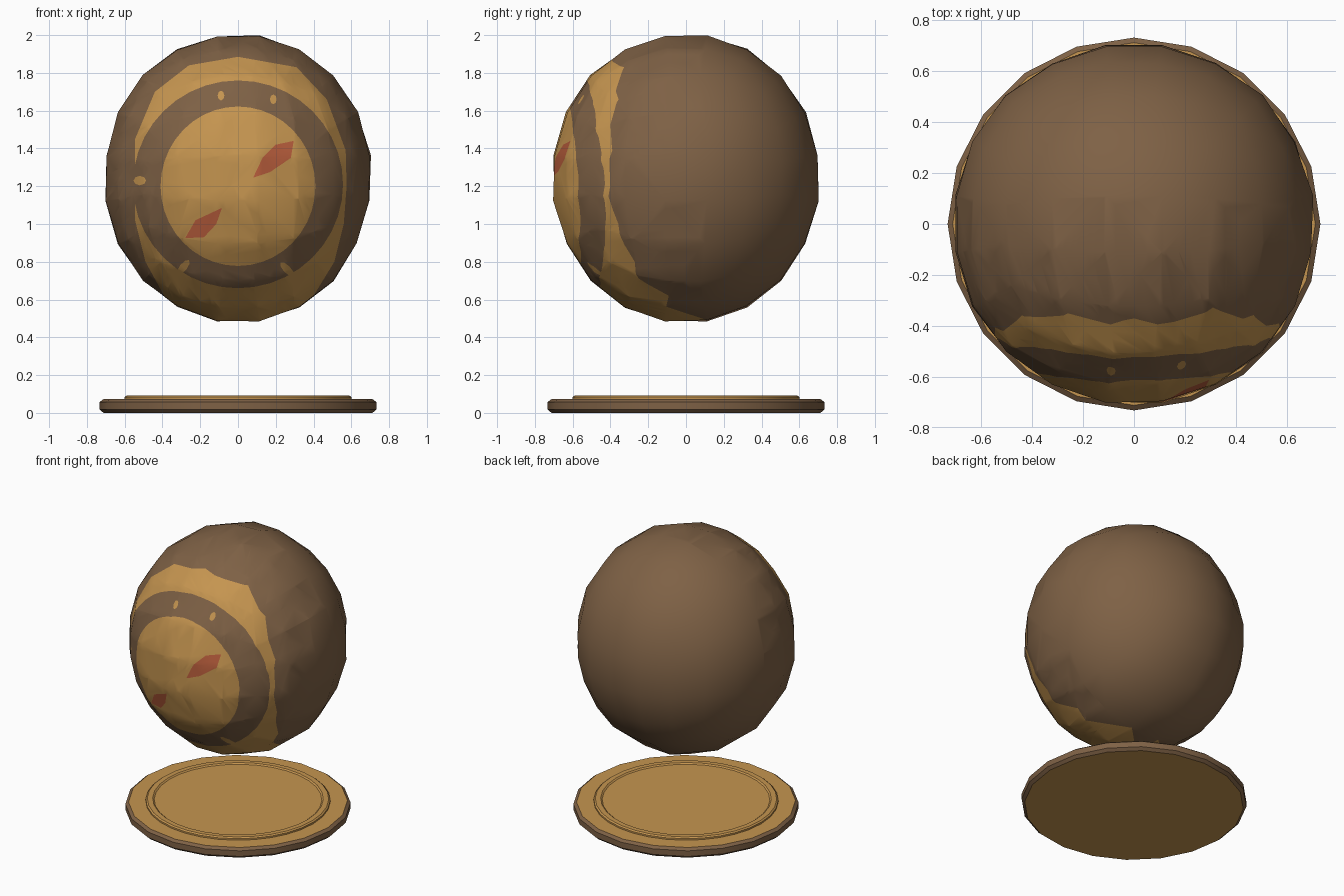
import bpy, bmesh, math, random
from mathutils import Vector

random.seed(4)
cube = bpy.data.objects.get("Cube")
if cube:
    bpy.data.objects.remove(cube, do_unlink=True)


def material(name, rgb):
    m = bpy.data.materials.new(name)
    m.use_nodes = True
    m.diffuse_color = (*rgb, 1)
    m.node_tree.nodes["Principled BSDF"].inputs["Base Color"].default_value = (*rgb, 1)
    return m


brown = material("bark_brown", (0.21, 0.12, 0.06))
tan = material("honey_tan", (0.56, 0.30, 0.08))
red = material("rust_red", (0.48, 0.11, 0.045))
BROWN, TAN, RED = range(3)


def add_object(name, bm, smooth=None):
    mesh = bpy.data.meshes.new(name)
    bm.to_mesh(mesh)
    bm.free()
    for m in (brown, tan, red):
        mesh.materials.append(m)
    obj = bpy.data.objects.new(name, mesh)
    bpy.context.collection.objects.link(obj)
    if smooth:
        bpy.ops.object.select_all(action="DESELECT")
        obj.select_set(True)
        bpy.context.view_layer.objects.active = obj
        bpy.ops.object.shade_smooth_by_angle(angle=math.radians(smooth))
    return obj


def ellipse(x, z, rx, rz, n=40, tilt=0):
    pts = []
    for i in range(n):
        a = math.tau * i / n
        u, v = rx * math.cos(a), rz * math.sin(a)
        pts.append((x + u * math.cos(tilt) - v * math.sin(tilt),
                    z + u * math.sin(tilt) + v * math.cos(tilt)))
    return pts


def paint(bm, outline, index):
    """Cut a convex counter-clockwise x-z outline into the front and colour it."""
    faces = [f for f in bm.faces if f.calc_center_median().y < 0]
    for (x0, z0), (x1, z1) in zip(outline, outline[1:] + outline[:1]):
        out = Vector((z1 - z0, 0, x0 - x1)).normalized()
        co = Vector((x0, 0, z0))
        geom = set(faces)
        for f in faces:
            geom.update(f.edges, f.verts)
        cut = bmesh.ops.bisect_plane(bm, geom=list(geom), dist=1e-5, plane_co=co, plane_no=out)
        faces = [f for f in cut["geom"] if isinstance(f, bmesh.types.BMFace)
                 and (f.calc_center_median() - co).dot(out) < 0]
    for f in faces:
        f.material_index = index


# Lumpy ball: a cube grid rounded into a slightly tall sphere
bm = bmesh.new()
bmesh.ops.create_cube(bm, size=2)
bmesh.ops.subdivide_edges(bm, edges=bm.edges[:], cuts=4, use_grid_fill=True)
for v in bm.verts:
    d = Vector([math.tan(c * math.pi / 4) for c in v.co]).normalized()
    d *= 1 + random.uniform(-0.008, 0.006)
    v.co = (d.x * 0.717, d.y * 0.717, 1.243 + d.z * 0.773)
bmesh.ops.triangulate(bm, faces=bm.faces[:])
for f in bm.faces:
    f.smooth = True

# Broad outer band, then the brown ring and the centre disc inside it
band = [(-0.545, 1.45), (-0.545, 1.02), (-0.49, 0.8), (-0.38, 0.6), (-0.2, 0.47),
        (0.2, 0.47), (0.4, 0.62), (0.51, 0.8), (0.56, 1.0), (0.575, 1.2),
        (0.57, 1.39), (0.47, 1.66), (0.31, 1.83), (0, 1.885), (-0.26, 1.84), (-0.44, 1.7)]
paint(bm, band, TAN)
paint(bm, ellipse(0, 1.21, 0.556, 0.55), BROWN)
paint(bm, ellipse(0, 1.2, 0.41, 0.422), TAN)

# Small tan flecks on the brown ring
for x, z, rx, rz, tilt in [(-0.09, 1.68, 0.018, 0.026, 0), (0.187, 1.66, 0.018, 0.026, 0),
                           (-0.52, 1.23, 0.033, 0.025, 0), (-0.29, 0.77, 0.05, 0.02, 0.9),
                           (0.26, 0.76, 0.05, 0.02, -0.8)]:
    paint(bm, ellipse(x, z, rx, rz, 8, tilt), TAN)

# Two slanting red streaks on the centre disc
paint(bm, [(0.08, 1.245), (0.17, 1.275), (0.28, 1.35), (0.295, 1.44), (0.2, 1.42), (0.13, 1.35)], RED)
paint(bm, [(-0.28, 0.925), (-0.18, 0.93), (-0.115, 1.0), (-0.085, 1.085), (-0.225, 1.02)], RED)
add_object("ball", bm)


def lathe(name, profile, sides, rule):
    """Spin a closed-off radius-height profile about z."""
    bm = bmesh.new()
    rings = []
    for r, z in profile:
        rings.append([bm.verts.new((r * math.cos(math.tau * i / sides),
                                    r * math.sin(math.tau * i / sides), z)) for i in range(sides)])
    for a, b in zip(rings, rings[1:]):
        for i in range(sides):
            j = (i + 1) % sides
            bm.faces.new((a[i], a[j], b[j], b[i]))
    bm.faces.new(rings[0][::-1])
    bm.faces.new(rings[-1])
    bm.normal_update()
    for f in bm.faces:
        f.material_index = rule(f)
    return add_object(name, bm, 30)


# Round base plate: brown rim, tan top and underside
lathe("base_plate", [(0.712, 0), (0.732, 0.018), (0.732, 0.058), (0.712, 0.073)], 20,
      lambda f: TAN if abs(f.normal.z) > 0.95 else BROWN)

# Low raised lip with a shallow floor inside
lathe("base_lip", [(0.6, 0.06), (0.6, 0.084), (0.59, 0.092), (0.555, 0.092), (0.545, 0.084)], 32,
      lambda f: TAN)
